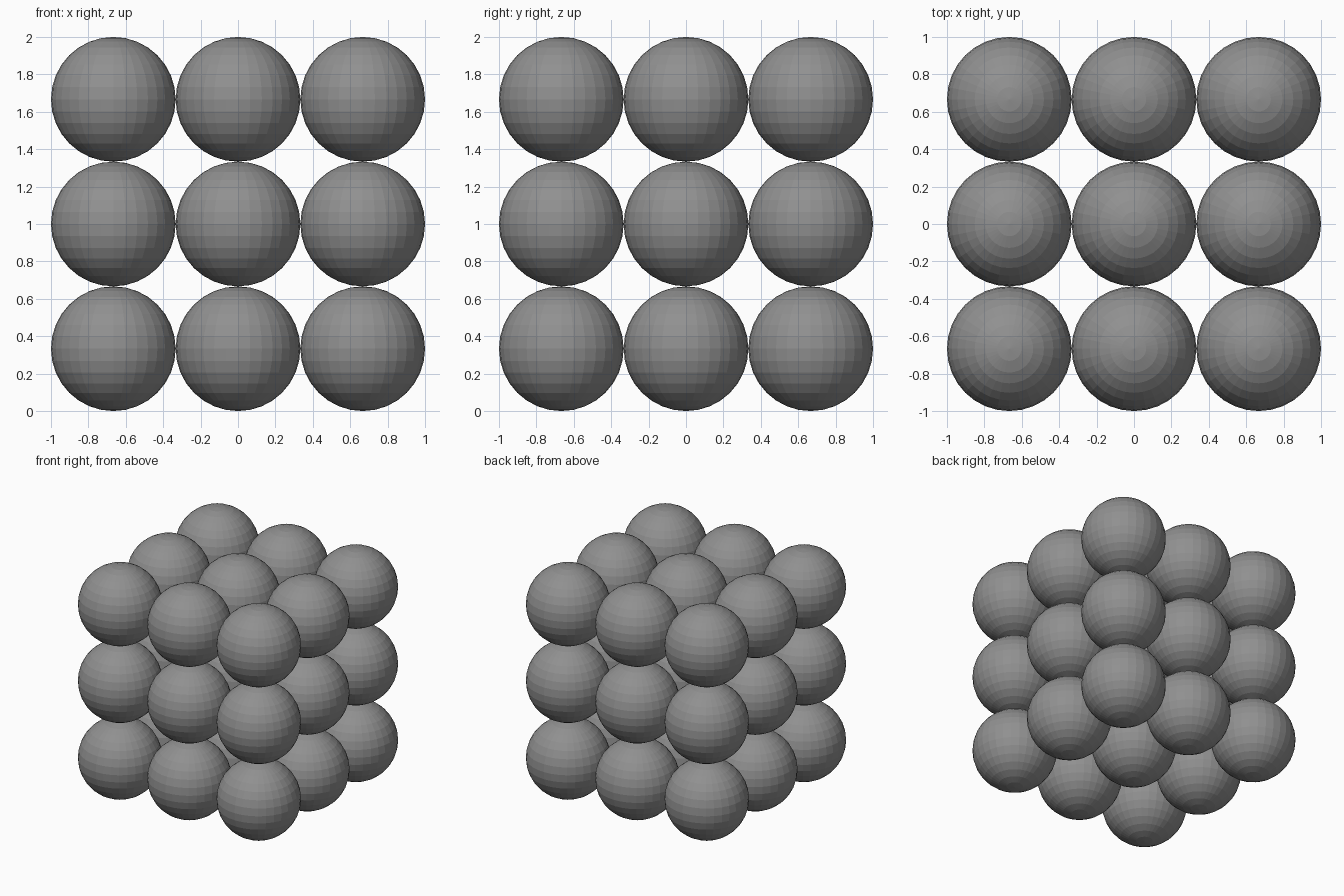
import bpy, bmesh

if "Cube" in bpy.data.objects:
    bpy.data.objects.remove(bpy.data.objects["Cube"])

R = 1 / 3          # ball radius
STEP = 2 * R       # balls just touch

# Dark grey colour
grey = bpy.data.materials.new("dark_grey")
grey.diffuse_color = (0.28, 0.28, 0.28, 1)
grey.use_nodes = True
grey.node_tree.nodes["Principled BSDF"].inputs["Base Color"].default_value = grey.diffuse_color

# One flat-faced ball mesh shared by the whole grid
mesh = bpy.data.meshes.new("ball")
bm = bmesh.new()
bmesh.ops.create_uvsphere(bm, u_segments=32, v_segments=16, radius=R)
bm.to_mesh(mesh)
bm.free()
mesh.materials.append(grey)

# 3 x 3 x 3 stack of balls
for layer in range(3):
    for row in range(3):
        for column in range(3):
            ball = bpy.data.objects.new(f"ball_{layer}_{row}_{column}", mesh)
            ball.location = ((column - 1) * STEP, (row - 1) * STEP, R + layer * STEP)
            bpy.context.collection.objects.link(ball)
